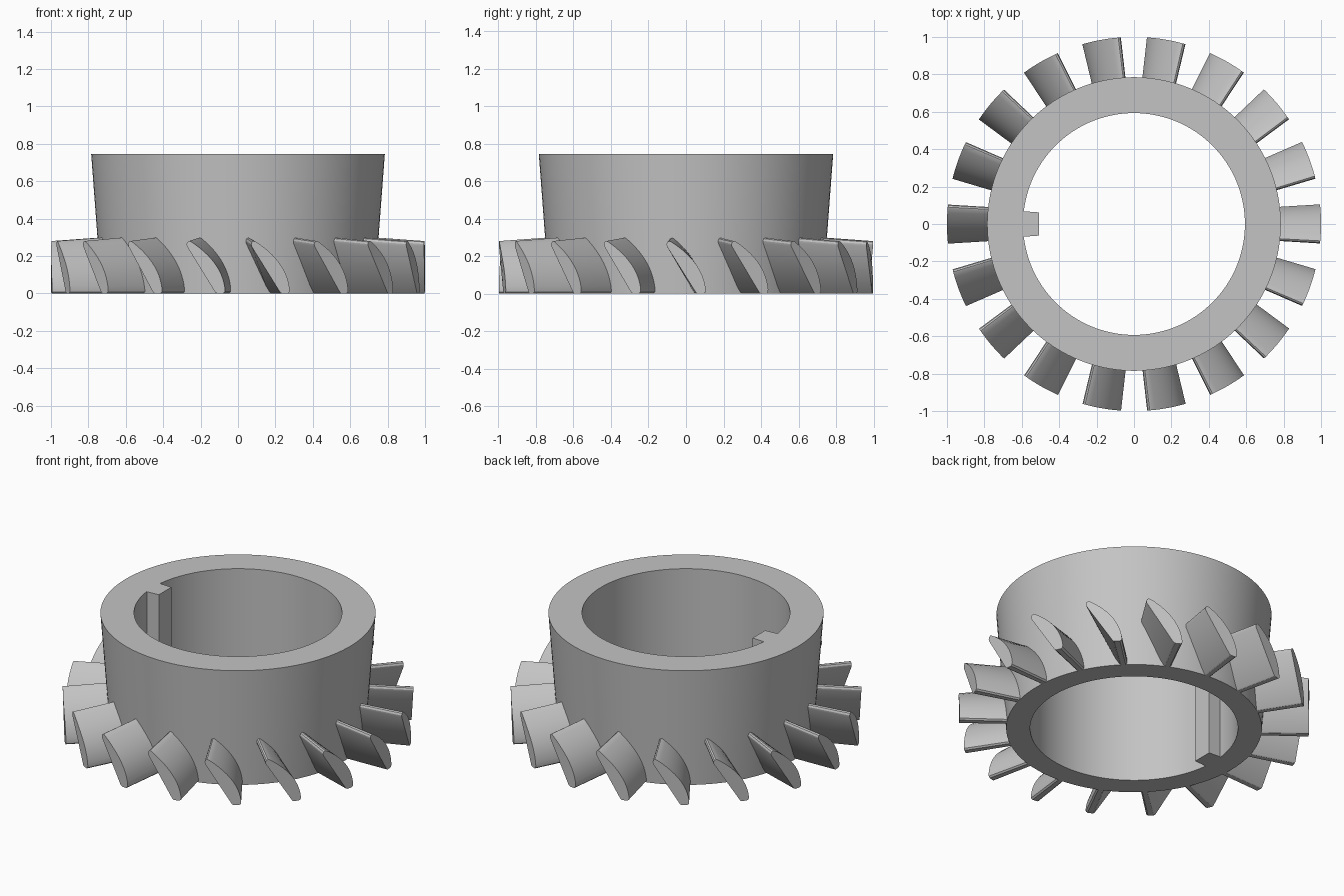
import bpy, bmesh, math

cube = bpy.data.objects.get("Cube")
if cube:
    bpy.data.objects.remove(cube, do_unlink=True)

HEIGHT, BORE, R_BOTTOM, R_TOP = 0.745, 0.593, 0.729, 0.785
KEY_X, KEY_HALF_ANGLE = -0.508, 6
SEGMENTS, BLADES = 120, 18

steel = bpy.data.materials.new("grey steel")
steel.use_nodes = True
steel.diffuse_color = (0.55, 0.55, 0.55, 1)
steel.node_tree.nodes["Principled BSDF"].inputs["Base Color"].default_value = (0.55, 0.55, 0.55, 1)


def finish(bm, name):
    """Clean the bmesh and turn it into a smooth object with sharp corners."""
    bmesh.ops.remove_doubles(bm, verts=bm.verts, dist=1e-5)
    bmesh.ops.recalc_face_normals(bm, faces=bm.faces)
    mesh = bpy.data.meshes.new(name)
    bm.to_mesh(mesh)
    bm.free()
    mesh.materials.append(steel)
    ob = bpy.data.objects.new(name, mesh)
    bpy.context.collection.objects.link(ob)
    bpy.ops.object.select_all(action="DESELECT")
    ob.select_set(True)
    bpy.context.view_layer.objects.active = ob
    bpy.ops.object.shade_smooth_by_angle(angle=math.radians(30))
    return ob


# Tapered hub with a straight bore and a full-height key on one side
columns = []
for i in range(SEGMENTS):
    deg = i * 360 / SEGMENTS
    a = math.radians(deg)
    off = round(deg - 180, 4)
    bore = (BORE * math.cos(a), BORE * math.sin(a))
    key = (KEY_X, bore[1])
    if off == -KEY_HALF_ANGLE:
        columns += [(a, bore), (a, key)]
    elif off == KEY_HALF_ANGLE:
        columns += [(a, key), (a, bore)]
    else:
        columns.append((a, key if abs(off) < KEY_HALF_ANGLE else bore))

bm = bmesh.new()
rings = []
for a, (x, y) in columns:
    c, s = math.cos(a), math.sin(a)
    loop = [(x, y, 0), (R_BOTTOM * c, R_BOTTOM * s, 0),
            (R_TOP * c, R_TOP * s, HEIGHT), (x, y, HEIGHT)]
    rings.append([bm.verts.new(p) for p in loop])
for i, r in enumerate(rings):
    n = rings[(i + 1) % len(rings)]
    for j in range(4):
        k = (j + 1) % 4
        bm.faces.new((r[j], n[j], n[k], r[k]))
bmesh.ops.dissolve_degenerate(bm, dist=1e-5, edges=bm.edges)
finish(bm, "hub_with_key")

# Blade section (tangent, height): flat back, rounded tip, bulging front
tip = [(-0.102, 0.252), (-0.104, 0.264), (-0.099, 0.275), (-0.09, 0.28), (-0.08, 0.277)]
foot = [(0.105, 0.022), (0.104, 0.008), (0.094, 0), (0.062, 0), (0.053, 0.005)]
p0, p1, p2 = tip[-1], (0.09, 0.168), foot[0]
bulge = []
for i in range(1, 16):
    t = i / 16
    bulge.append(tuple((1 - t) ** 2 * a + 2 * t * (1 - t) * b + t * t * c
                       for a, b, c in zip(p0, p1, p2)))
section = tip + bulge + foot

# One blade, narrowing and rising slightly toward the hub
bm = bmesh.new()
ends = []
for radius, wide, tall in ((0.69, 0.82, 1.08), (1.0, 1.0, 1.0)):
    ends.append([bm.verts.new((math.sqrt(radius ** 2 - (t * wide) ** 2), t * wide, z * tall))
                 for t, z in section])
inner, outer = ends
for i in range(len(section)):
    k = (i + 1) % len(section)
    bm.faces.new((inner[i], inner[k], outer[k], outer[i]))
bm.faces.new(inner)
bm.faces.new(outer)
blade = finish(bm, "blade")

# Repeat the blade around the hub
for i in range(1, BLADES):
    copy = blade.copy()
    copy.name = f"blade_{i + 1}"
    copy.rotation_euler.z = i * math.tau / BLADES
    bpy.context.collection.objects.link(copy)
